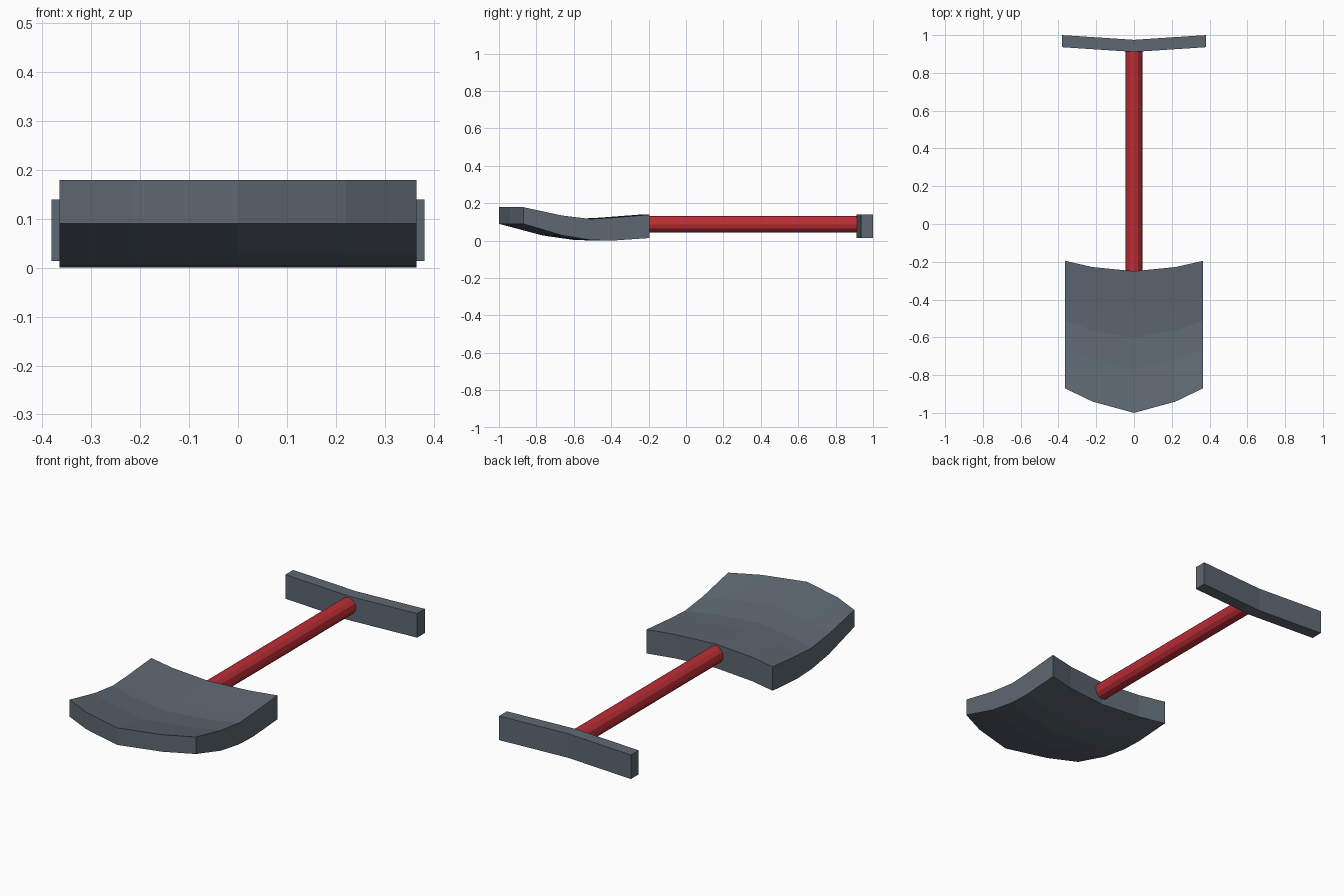
import bpy, math

if "Cube" in bpy.data.objects:
    bpy.data.objects.remove(bpy.data.objects["Cube"])


def material(name, rgb):
    m = bpy.data.materials.new(name)
    m.diffuse_color = (*rgb, 1)
    m.use_nodes = True
    m.node_tree.nodes["Principled BSDF"].inputs["Base Color"].default_value = m.diffuse_color
    return m


steel = material("slate grey", (0.11, 0.14, 0.17))
red = material("red", (0.5, 0.026, 0.036))


def slab(name, columns, rows, mat):
    """Grid slab. columns: (x, y_front, y_back); rows: (fraction, z_bottom, z_top)."""
    nc, nr = len(columns), len(rows)
    verts = [(x, a + (b - a) * t, (lo, hi)[side])
             for side in (0, 1) for t, lo, hi in rows for x, a, b in columns]

    def v(side, r, c):
        return side * nr * nc + r * nc + c

    faces = []
    for r in range(nr - 1):
        for c in range(nc - 1):
            faces.append((v(1, r, c), v(1, r, c + 1), v(1, r + 1, c + 1), v(1, r + 1, c)))
            faces.append((v(0, r, c), v(0, r + 1, c), v(0, r + 1, c + 1), v(0, r, c + 1)))
    # walls around the border
    ring = ([(0, c) for c in range(nc)] + [(r, nc - 1) for r in range(1, nr)]
            + [(nr - 1, c) for c in range(nc - 2, -1, -1)]
            + [(r, 0) for r in range(nr - 2, 0, -1)])
    for p, q in zip(ring, ring[1:] + ring[:1]):
        faces.append((v(0, *p), v(0, *q), v(1, *q), v(1, *p)))
    mesh = bpy.data.meshes.new(name)
    mesh.from_pydata(verts, [], faces)
    mesh.materials.append(mat)
    bpy.context.collection.objects.link(bpy.data.objects.new(name, mesh))


# Scooped blade: pointed front, dished back, curved along its length
half = [(0, -1.0, -0.25), (0.22, -0.94, -0.228), (0.365, -0.87, -0.195)]
cols = [(-x, a, b) for x, a, b in half[:0:-1]] + half
slab("blade", cols, [(0, 0.09, 0.179), (0.31, 0.028, 0.134), (0.53, 0.004, 0.116),
                     (0.7, 0.0, 0.122), (1, 0.014, 0.139)], steel)

# Shallow V-shaped grip
slab("grip", [(-0.381, 0.936, 1.0), (0, 0.911, 0.975), (0.381, 0.936, 1.0)],
     [(0, 0.013, 0.139), (1, 0.013, 0.139)], steel)

# Round shaft between blade and grip
y0, y1 = -0.255, 0.92
bpy.ops.mesh.primitive_cylinder_add(vertices=12, radius=0.044, depth=y1 - y0,
                                    location=(0, (y0 + y1) / 2, 0.087),
                                    rotation=(math.pi / 2, 0, 0))
shaft = bpy.context.object
shaft.name = "shaft"
shaft.data.materials.append(red)
